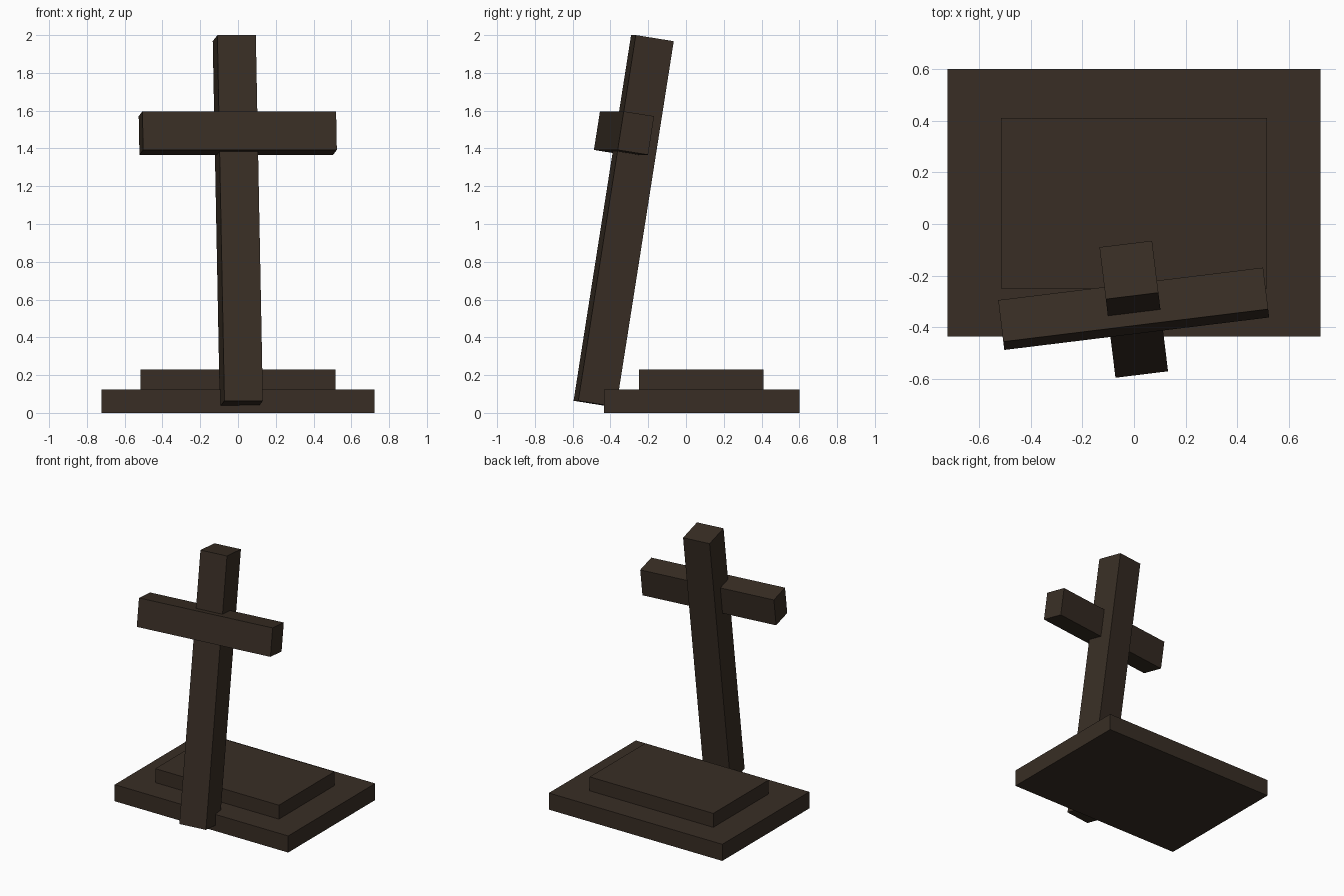
import bpy
from math import radians
from mathutils import Matrix, Vector

if "Cube" in bpy.data.objects:
    bpy.data.objects.remove(bpy.data.objects["Cube"])

wood = bpy.data.materials.new("dark_brown")
wood.diffuse_color = (0.040, 0.027, 0.018, 1)
wood.use_nodes = True
wood.node_tree.nodes["Principled BSDF"].inputs["Base Color"].default_value = wood.diffuse_color


def box(name, size, matrix):
    """Cuboid of the given size, centred on the matrix origin."""
    bpy.ops.mesh.primitive_cube_add(size=1)
    ob = bpy.context.object
    ob.name = name
    ob.data.transform(Matrix.Diagonal((*size, 1)))
    ob.matrix_world = matrix
    ob.data.materials.append(wood)
    return ob


# Stepped base: wide slab with a smaller step on top
box("base_slab", (1.445, 1.035, 0.125), Matrix.Translation((0, 0.0825, 0.0625)))
box("base_step", (1.03, 0.66, 0.115), Matrix.Translation((0, 0.081, 0.1725)))

# Leaning cross: shared frame tilted back and turned slightly
lean = (Matrix.Translation((-0.001, -0.33, 1.016))
        @ Matrix.Rotation(radians(7), 4, 'Z')
        @ Matrix.Rotation(radians(-9), 4, 'X'))
box("cross_post", (0.205, 0.205, 1.96), lean)
# Crossbar is set into the front of the post
box("cross_bar", (1.033, 0.164, 0.207),
    lean @ Matrix.Translation((0, -0.071, 0.46)))
